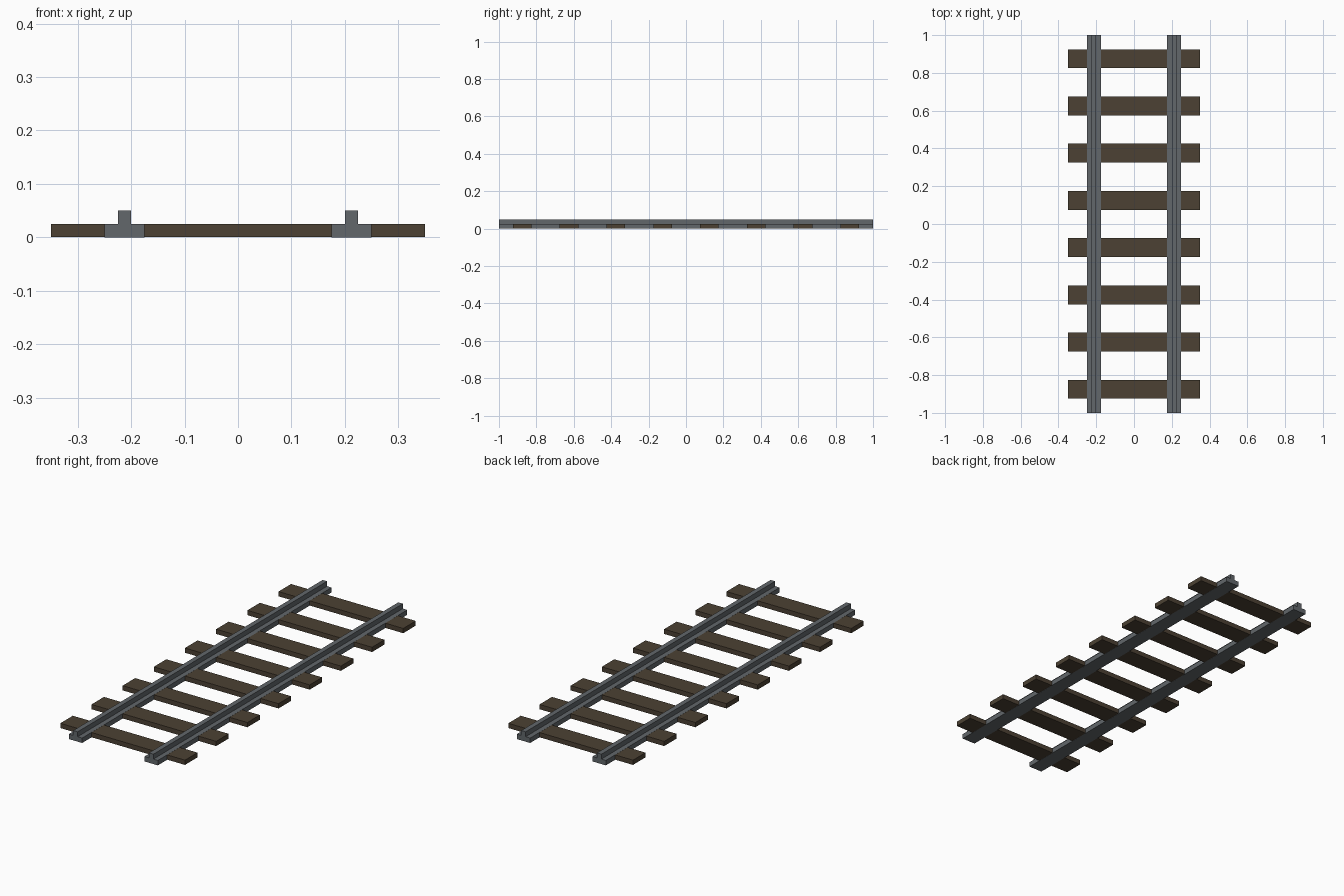
import bpy
import bmesh

if "Cube" in bpy.data.objects:
    bpy.data.objects.remove(bpy.data.objects["Cube"], do_unlink=True)


def make_material(name, rgb):
    mat = bpy.data.materials.new(name)
    mat.use_nodes = True
    mat.diffuse_color = (*rgb, 1)
    mat.node_tree.nodes["Principled BSDF"].inputs["Base Color"].default_value = (*rgb, 1)
    return mat


def extrude_profile(name, profile, y0, y1, mat):
    """Extrude a closed x-z profile along y."""
    bm = bmesh.new()
    face = bm.faces.new([bm.verts.new((x, y0, z)) for x, z in profile])
    result = bmesh.ops.extrude_face_region(bm, geom=[face])
    verts = [v for v in result["geom"] if isinstance(v, bmesh.types.BMVert)]
    bmesh.ops.translate(bm, verts=verts, vec=(0, y1 - y0, 0))
    bmesh.ops.recalc_face_normals(bm, faces=bm.faces)
    mesh = bpy.data.meshes.new(name)
    bm.to_mesh(mesh)
    bm.free()
    mesh.materials.append(mat)
    obj = bpy.data.objects.new(name, mesh)
    bpy.context.collection.objects.link(obj)
    return obj


steel = make_material("steel grey", (0.122, 0.136, 0.147))
wood = make_material("dark brown wood", (0.072, 0.053, 0.033))

# Rails: wide foot with a narrow head
half_rail = [(0.0375, 0), (0.0375, 0.025), (0.0125, 0.025), (0.0125, 0.05)]
rail_profile = half_rail + [(-x, z) for x, z in reversed(half_rail)]
for name, x in (("left_rail", 0.2125), ("right_rail", -0.2125)):
    rail = extrude_profile(name, rail_profile, -1, 1, steel)
    rail.location.x = x

# Sleepers: a hair thinner than the rail foot so the surfaces do not coincide
sleeper_profile = [(-0.35, 0.0004), (0.35, 0.0004), (0.35, 0.0246), (-0.35, 0.0246)]
for i in range(8):
    sleeper = extrude_profile(f"sleeper_{i + 1}", sleeper_profile, -0.05, 0.05, wood)
    sleeper.location.y = -0.875 + 0.25 * i
